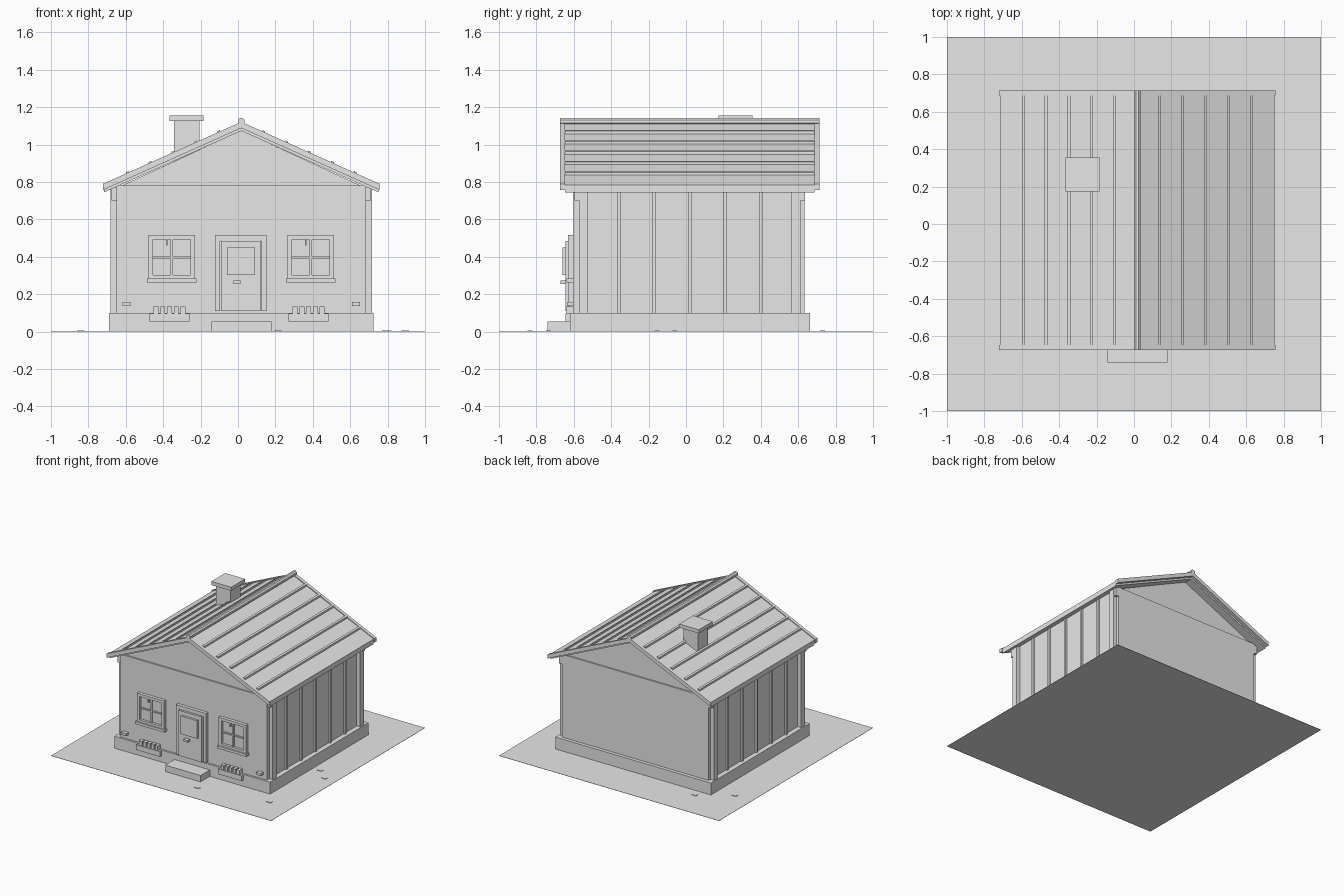
import bpy
import math

if "Cube" in bpy.data.objects:
    bpy.data.objects.remove(bpy.data.objects["Cube"])

CX, CY = 0.0175, 0.02        # centre of the house on the plot
SLOPE = 0.448
APEX = 1.118                 # top of the roof panels at the ridge

grey = bpy.data.materials.new("plain_grey")
grey.use_nodes = True
grey.diffuse_color = (0.8, 0.8, 0.8, 1)
grey.node_tree.nodes["Principled BSDF"].inputs["Base Color"].default_value = (0.8, 0.8, 0.8, 1)


def make(name, verts, faces):
    mesh = bpy.data.meshes.new(name)
    mesh.from_pydata(verts, [], faces)
    mesh.materials.append(grey)
    ob = bpy.data.objects.new(name, mesh)
    bpy.context.collection.objects.link(ob)
    return ob


def extrude(name, profile, y0, y1):
    """Extrude a counter-clockwise x-z profile (seen from the front) along y."""
    n = len(profile)
    verts = [(x, y, z) for y in (y0, y1) for x, z in profile]
    faces = [tuple(range(n)), tuple(reversed(range(n, 2 * n)))]
    faces += [(i, i + n, (i + 1) % n + n, (i + 1) % n) for i in range(n)]
    return make(name, verts, faces)


def box(name, x0, x1, y0, y1, z0, z1):
    return extrude(name, [(x0, z0), (x1, z0), (x1, z1), (x0, z1)], y0, y1)


def roof_z(dx):
    return APEX - abs(dx) * SLOPE


def slope_strip(name, side, d0, d1, low, high, y0, y1):
    """Strip lying on one roof slope between distances d0 and d1 from the ridge."""
    pts = [(d0, low), (d1, low), (d1, high), (d0, high)]
    prof = [(CX + side * d, roof_z(d) + h) for d, h in pts]
    return extrude(name, prof if side > 0 else prof[::-1], y0, y1)


# Plot and scattered paving stones
box("ground", -1, 1, -1, 1, 0, 0.002)
stones = [(-0.59, 0.73), (-0.84, 0.565), (0.79, -0.06), (0.895, -0.155), (0.8, -0.735), (0.215, -0.835)]
for i, (x, y) in enumerate(stones):
    box(f"stone_{i}", x - 0.02, x + 0.02, y - 0.013, y + 0.013, 0, 0.006)

# Foundation, walls and set-back gable
box("foundation", -0.69, 0.725, -0.62, 0.662, 0, 0.1)
box("walls", CX - 0.667, CX + 0.667, -0.604, 0.634, 0.1, 0.78)
extrude("gable", [(CX - 0.64, 0.78), (CX + 0.64, 0.78), (CX, 1.075)], -0.592, 0.622)

# Side walls: corner boards, battens and eave brackets
for side, label in ((-1, "right"), (1, "left")):
    def side_box(name, depth, y0, y1, z0, z1):
        xs = sorted((CX + side * 0.66, CX + side * (0.667 + depth)))
        box(f"{label}_{name}", xs[0], xs[1], y0, y1, z0, z1)

    for i in range(-2, 3):
        y = CY + i * 0.19
        side_box(f"batten_{i + 2}", 0.014, y - 0.009, y + 0.009, 0.1, 0.77)
    for end in (-1, 1):
        y = CY + end * 0.567
        side_box(f"corner_board_{end}", 0.031, y - 0.024, y + 0.024, 0.1, 0.77)
        y = CY + end * 0.6
        side_box(f"bracket_{end}", 0.027, y - 0.015, y + 0.015, 0.7, 0.77)

    # Roof slope: panel, standing seams and verge trims
    slope_strip(f"{label}_roof_panel", side, 0, 0.735, -0.045, -0.004, -0.646, 0.687)
    for i, d in enumerate((0.12, 0.243, 0.365, 0.488, 0.61)):
        slope_strip(f"{label}_roof_seam_{i}", side, d - 0.007, d + 0.007, -0.01, 0.01, -0.646, 0.687)
    for name, y0, y1 in (("front", -0.673, -0.646), ("back", 0.687, 0.714)):
        slope_strip(f"{label}_{name}_verge", side, 0, 0.74, -0.03, 0.003, y0, y1)

# Ridge cap
ridge = [(CX + 0.02 * math.cos(a), 1.123 + 0.02 * math.sin(a))
         for a in (math.radians(22.5 + 45 * k) for k in range(8))]
extrude("ridge_cap", ridge, -0.673, 0.714)

# Chimney
box("chimney_shaft", -0.342, -0.207, 0.2, 0.33, 0.85, 1.13)
box("chimney_cap", -0.365, -0.185, 0.175, 0.355, 1.125, 1.155)

# Windows with sill, planter box and wall vent
for side, label in ((-1, "right"), (1, "left")):
    cx = CX + side * 0.372
    box(f"{label}_window_pane", cx - 0.11, cx + 0.11, -0.61, -0.6, 0.28, 0.51)
    for s in (-1, 1):
        x = cx + s * 0.112
        box(f"{label}_window_jamb_{s}", x - 0.012, x + 0.012, -0.63, -0.6, 0.28, 0.515)
    for name, z in (("head", 0.504), ("foot", 0.29)):
        box(f"{label}_window_{name}", cx - 0.11, cx + 0.11, -0.63, -0.6, z - 0.011, z + 0.011)
    box(f"{label}_window_mullion", cx - 0.006, cx + 0.006, -0.622, -0.6, 0.29, 0.5)
    box(f"{label}_window_bar", cx - 0.11, cx + 0.11, -0.62, -0.6, 0.39, 0.4)
    box(f"{label}_window_latch", cx - 0.03, cx - 0.022, -0.624, -0.6, 0.46, 0.49)
    box(f"{label}_window_sill", cx - 0.133, cx + 0.133, -0.64, -0.6, 0.262, 0.283)
    px = cx - 0.012
    box(f"{label}_planter", px - 0.107, px + 0.107, -0.645, -0.61, 0.055, 0.097)
    for i in range(5):
        x = px + (i - 2) * 0.036
        box(f"{label}_planter_block_{i}", x - 0.013, x + 0.013, -0.64, -0.6, 0.095, 0.135)
    vx = CX + side * 0.613
    box(f"{label}_wall_vent", vx - 0.022, vx + 0.022, -0.635, -0.6, 0.137, 0.157)

# Door and step
DX = 0.015
for s in (-1, 1):
    x = DX + s * 0.124
    box(f"door_jamb_{s}", x - 0.013, x + 0.013, -0.63, -0.6, 0.11, 0.515)
box("door_head", DX - 0.137, DX + 0.137, -0.63, -0.6, 0.485, 0.515)
box("door_leaf", DX - 0.105, DX + 0.105, -0.643, -0.6, 0.11, 0.483)
box("door_panel", DX - 0.075, DX + 0.075, -0.66, -0.64, 0.303, 0.45)
box("door_handle", DX - 0.04, DX - 0.002, -0.672, -0.64, 0.255, 0.272)
box("front_step", -0.143, 0.178, -0.74, -0.61, 0, 0.055)
